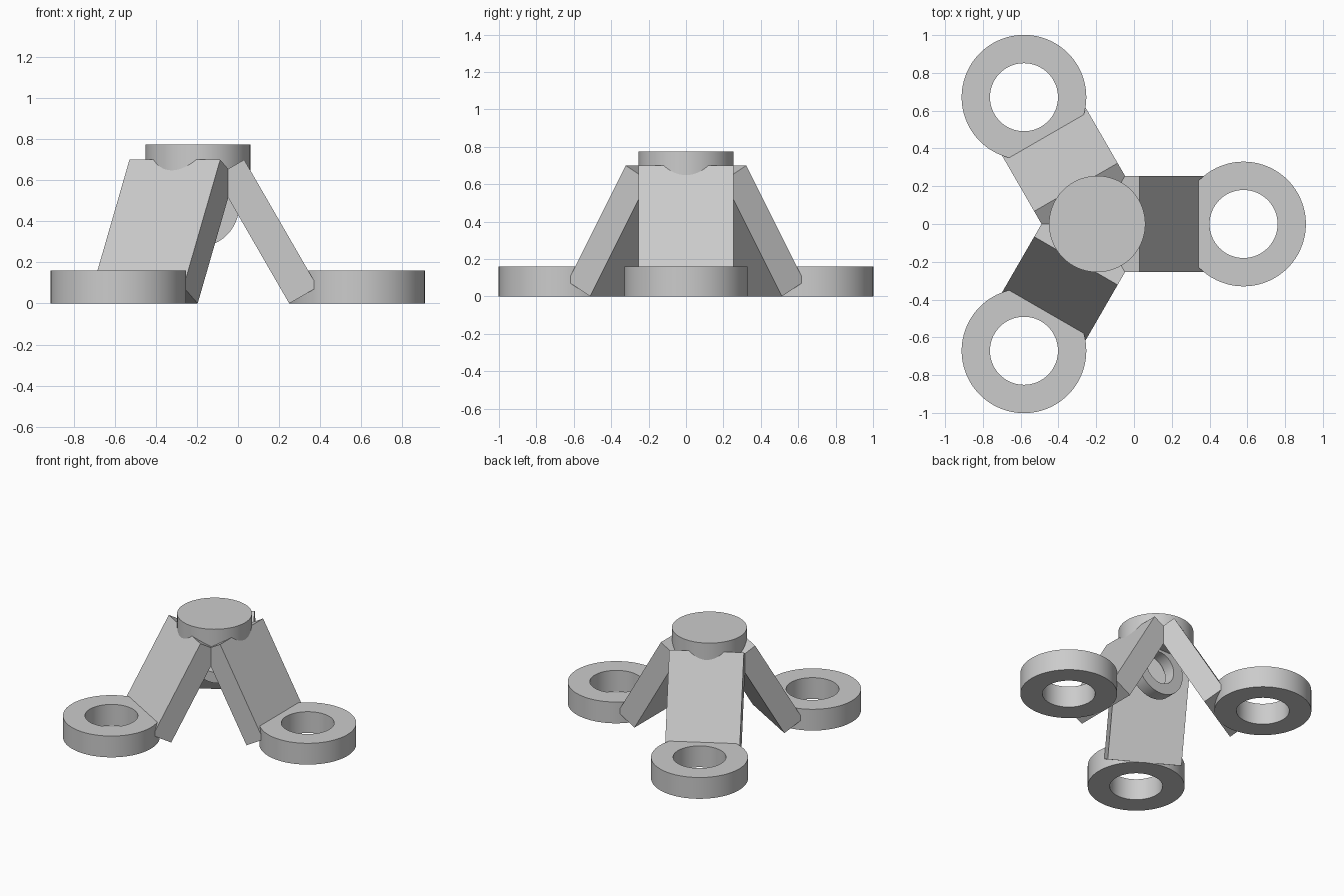
import bpy, bmesh, math
from mathutils import Matrix, Vector

if "Cube" in bpy.data.objects:
    bpy.data.objects.remove(bpy.data.objects["Cube"])

HUB_X = -0.195            # axis of the three-fold symmetry
HUB_R = 0.255
THICK = 0.16

grey = bpy.data.materials.new("grey plastic")
grey.diffuse_color = (0.6, 0.6, 0.6, 1)
grey.use_nodes = True
grey.node_tree.nodes["Principled BSDF"].inputs["Base Color"].default_value = grey.diffuse_color


def finish(name, bm, matrix, smooth=True):
    bmesh.ops.recalc_face_normals(bm, faces=bm.faces)
    mesh = bpy.data.meshes.new(name)
    bm.transform(matrix)
    bm.to_mesh(mesh)
    bm.free()
    mesh.materials.append(grey)
    obj = bpy.data.objects.new(name, mesh)
    bpy.context.collection.objects.link(obj)
    if smooth:
        bpy.ops.object.select_all(action='DESELECT')
        obj.select_set(True)
        bpy.context.view_layer.objects.active = obj
        bpy.ops.object.shade_smooth_by_angle(angle=math.radians(30))
    return obj


def ring(name, outer, inner, height, matrix, n=96):
    """Flat washer around local z, centred on the origin."""
    bm = bmesh.new()
    loops = []
    for r, z in ((outer, -1), (outer, 1), (inner, 1), (inner, -1)):
        loops.append([bm.verts.new((r * math.cos(2 * math.pi * i / n),
                                    r * math.sin(2 * math.pi * i / n),
                                    z * height / 2)) for i in range(n)])
    for k in range(4):
        a, b = loops[k], loops[(k + 1) % 4]
        for i in range(n):
            j = (i + 1) % n
            bm.faces.new((a[i], a[j], b[j], b[i]))
    return finish(name, bm, matrix)


center = Matrix.Translation((HUB_X, 0, 0))

# Round hub on top
bm = bmesh.new()
bmesh.ops.create_cone(bm, cap_ends=True, segments=96, radius1=HUB_R,
                      radius2=HUB_R, depth=THICK)
finish("hub", bm, center @ Matrix.Translation((0, 0, 0.775 - THICK / 2)))

# Hanging loop under the hub
ring("hanging_loop", 0.2, 0.12, 0.09,
     center @ Matrix.Translation((0, 0, 0.475)) @ Matrix.Rotation(math.pi / 2, 4, 'X'))

# Three slanted legs, each ending in a flat foot ring
down = Vector((0.5, 0, -0.866))
out = Vector((0.866, 0, 0.5))
top = Vector((0.225, 0, 0.70))
length = 0.716
mid = top + down * length / 2 - out * THICK / 2
for i in range(3):
    turn = center @ Matrix.Rotation(i * 2 * math.pi / 3, 4, 'Z')
    bm = bmesh.new()
    bmesh.ops.create_cube(bm, size=1)
    slab = (Matrix.Translation(mid) @ Matrix.Rotation(math.radians(60), 4, 'Y')
            @ Matrix.Diagonal((length, 2 * HUB_R, THICK, 1)))
    finish(f"leg_{i + 1}", bm, turn @ slab, smooth=False)
    ring(f"foot_ring_{i + 1}", 0.33, 0.18, THICK,
         turn @ Matrix.Translation((0.775, 0, THICK / 2)))
